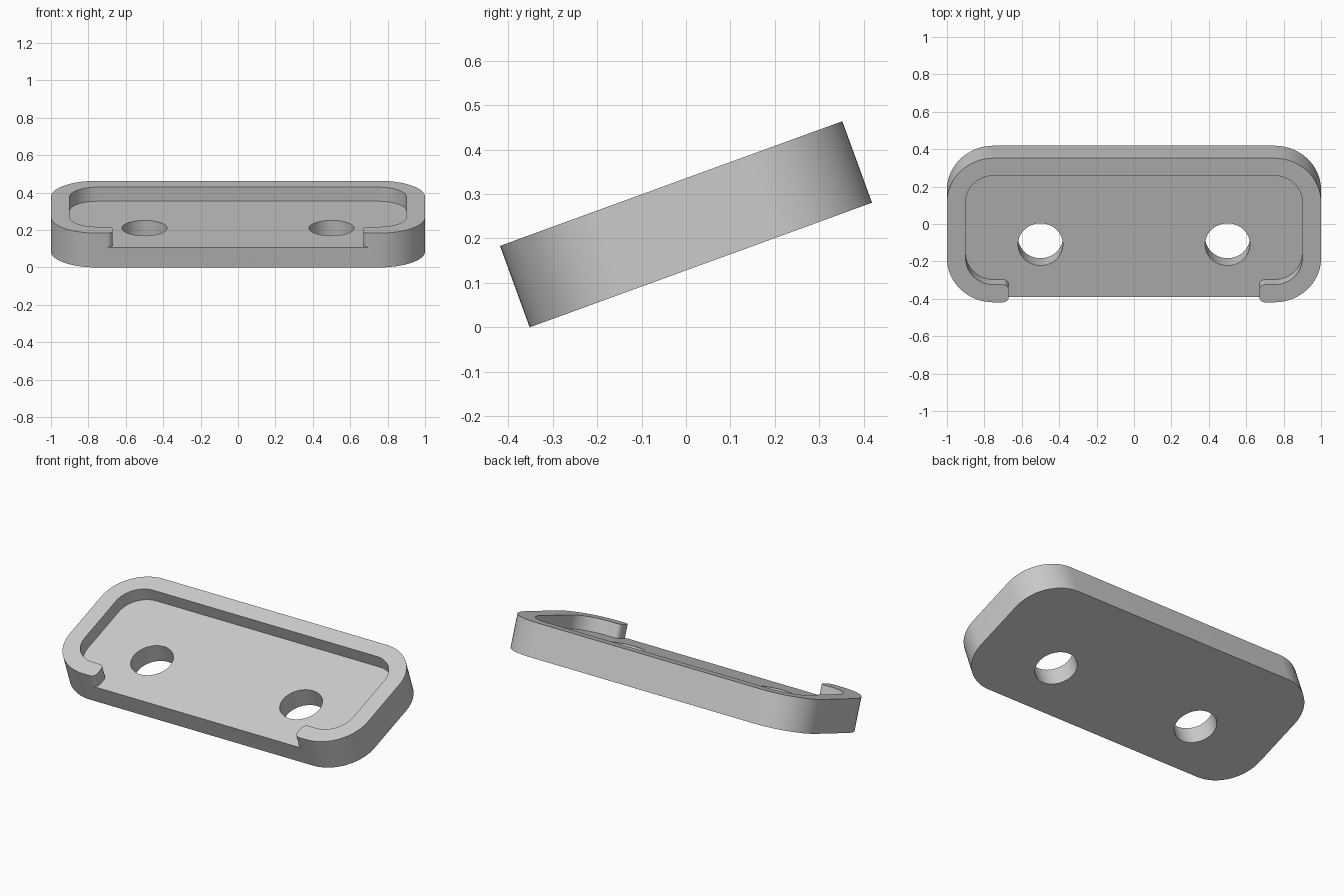
import bpy
import bmesh
from math import radians, sin, cos, tau

cube = bpy.data.objects.get("Cube")
if cube:
    bpy.data.objects.remove(cube, do_unlink=True)

DEPTH, THICK, FLOOR = 0.82, 0.195, 0.115
OUTER_R, WALL, TIP_R = 0.25, 0.10, 0.03
GAP = 0.67          # half width of the front opening
TILT = radians(20)


def arc(cx, cy, r, a0, a1, n=16):
    """Points on an arc, angles in degrees."""
    angles = [radians(a0 + (a1 - a0) * i / n) for i in range(n + 1)]
    return [(cx + r * cos(a), cy + r * sin(a)) for a in angles]


def mirrored(half):
    """Close a right-hand outline with its mirror image."""
    return half + [(-x, y) for x, y in reversed(half)]


def prism(name, outline, z0, z1):
    """Extrude a closed counter-clockwise outline from z0 to z1."""
    bm = bmesh.new()
    face = bm.faces.new([bm.verts.new((x, y, z0)) for x, y in outline])
    top = bmesh.ops.extrude_face_region(bm, geom=[face])["geom"]
    verts = [v for v in top if isinstance(v, bmesh.types.BMVert)]
    bmesh.ops.translate(bm, verts=verts, vec=(0, 0, z1 - z0))
    bmesh.ops.recalc_face_normals(bm, faces=bm.faces[:])
    mesh = bpy.data.meshes.new(name)
    bm.to_mesh(mesh)
    bm.free()
    obj = bpy.data.objects.new(name, mesh)
    bpy.context.collection.objects.link(obj)
    return obj


# Rounded tray block
cx = 1 - OUTER_R
tray = prism("tray", mirrored(
    arc(cx, OUTER_R, OUTER_R, -90, 0)
    + arc(cx, DEPTH - OUTER_R, OUTER_R, 0, 90)), 0, THICK)

# Pocket that leaves the rim, open at the front between rounded lip tips
inner_r = OUTER_R - WALL
tip = GAP + TIP_R
pocket = prism("pocket_cutter", mirrored(
    [(tip, -WALL)]
    + arc(tip, TIP_R, TIP_R, 270, 180, 8)
    + arc(tip, WALL - TIP_R, TIP_R, 180, 90, 8)
    + arc(cx, OUTER_R, inner_r, -90, 0)
    + arc(cx, DEPTH - OUTER_R, inner_r, 0, 90)), FLOOR, THICK + 0.1)

# Two screw holes through the floor
circle = arc(0, 0.30, 0.12, 0, 360, 64)[:-1]
holes = [prism("hole_cutter", [(x + side * 0.5, y) for x, y in circle], -0.1, THICK)
         for side in (-1, 1)]

bpy.ops.object.select_all(action="DESELECT")
bpy.context.view_layer.objects.active = tray
tray.select_set(True)
for cutter in [pocket] + holes:
    cutter.hide_render = True
    mod = tray.modifiers.new("cut", "BOOLEAN")
    mod.operation = "DIFFERENCE"
    mod.solver = "EXACT"
    mod.object = cutter
    bpy.ops.object.modifier_apply(modifier=mod.name)
    bpy.data.objects.remove(cutter, do_unlink=True)

bpy.ops.object.shade_smooth_by_angle(angle=radians(30))

# Plain grey
grey = bpy.data.materials.new("light_grey")
grey.use_nodes = True
colour = (0.6, 0.6, 0.6, 1)
grey.diffuse_color = colour
grey.node_tree.nodes["Principled BSDF"].inputs["Base Color"].default_value = colour
tray.data.materials.clear()
tray.data.materials.append(grey)

# Tilt backwards, resting on the lower front edge
tray.rotation_euler.x = TILT
tray.location.y = (THICK * sin(TILT) - DEPTH * cos(TILT)) / 2
